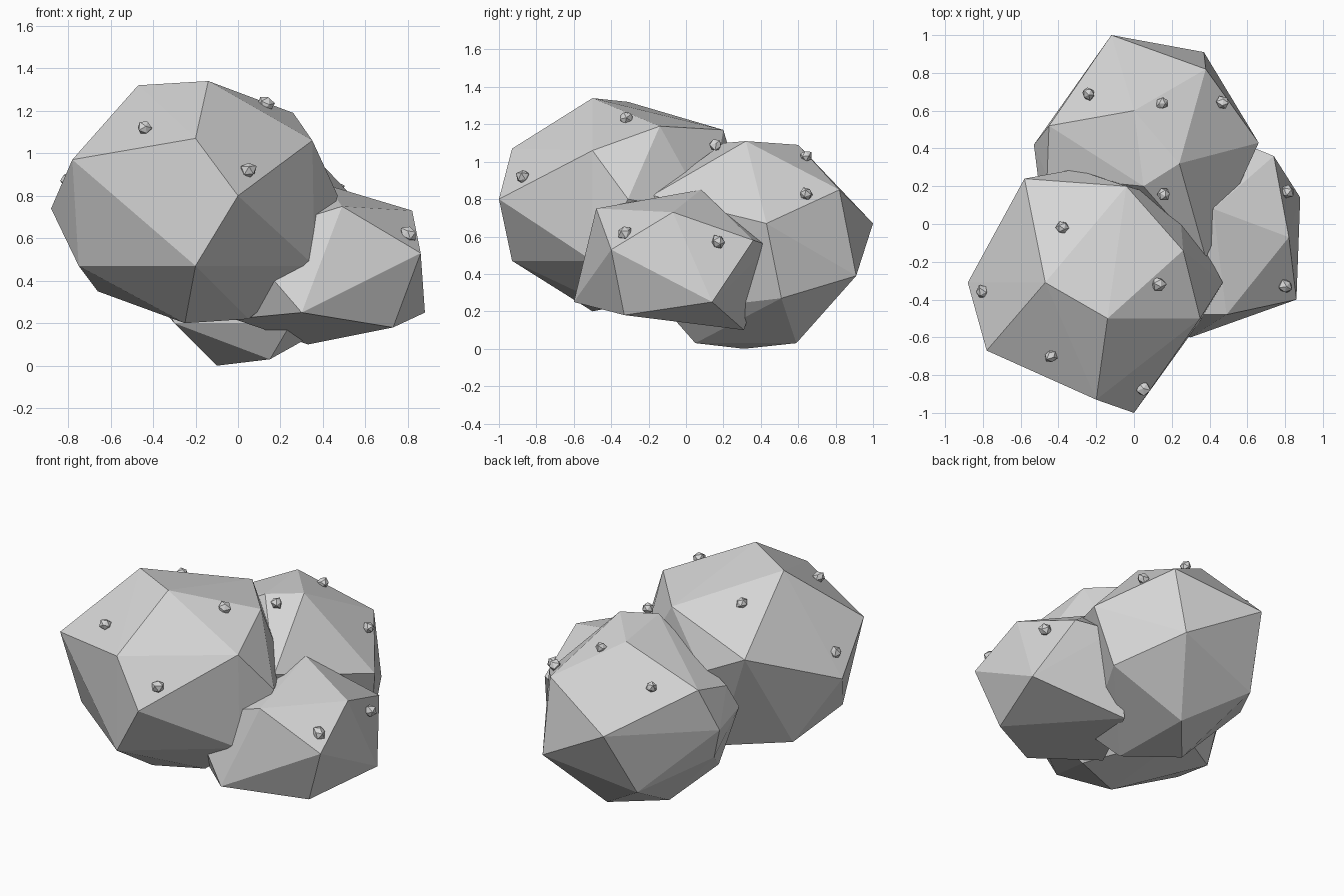
import bpy
import bmesh
import random
from mathutils import Euler, Matrix, Vector

random.seed(4)

default_cube = bpy.data.objects.get("Cube")
if default_cube:
    bpy.data.objects.remove(default_cube, do_unlink=True)


def make_material(name, colour):
    material = bpy.data.materials.new(name)
    material.use_nodes = True
    material.diffuse_color = colour
    shader = material.node_tree.nodes["Principled BSDF"]
    shader.inputs["Base Color"].default_value = colour
    shader.inputs["Roughness"].default_value = 0.9
    return material


stone_grey = make_material("stone grey", (0.67, 0.67, 0.67, 1))


def add_object(name, bm, material):
    bmesh.ops.recalc_face_normals(bm, faces=bm.faces)
    mesh = bpy.data.meshes.new(name)
    bm.to_mesh(mesh)
    bm.free()
    mesh.materials.append(material)
    obj = bpy.data.objects.new(name, mesh)
    bpy.context.scene.collection.objects.link(obj)
    return obj


def boulder(name, corners):
    """Faceted boulder: the convex shell around a few corner points."""
    bm = bmesh.new()
    for corner in corners:
        bm.verts.new(corner)
    bmesh.ops.convex_hull(bm, input=bm.verts)
    loose = [vert for vert in bm.verts if not vert.link_faces]
    bmesh.ops.delete(bm, geom=loose, context="VERTS")
    return add_object(name, bm, stone_grey)


def pebble(name, position, radius):
    """Tiny irregular twelve-cornered chip, turned at random."""
    bm = bmesh.new()
    bmesh.ops.create_icosphere(bm, subdivisions=1, radius=radius)
    for vert in bm.verts:
        vert.co *= random.uniform(.8, 1.1)
    turn = Euler([random.uniform(0, 6) for axis in range(3)]).to_matrix().to_4x4()
    bm.transform(Matrix.Translation(Vector(position)) @ turn)
    return add_object(name, bm, stone_grey)


# Large boulder at the front, leaning over the others
boulder("front_boulder", [
    (0, -1, .8), (-.2, -.93, 1.07), (-.2, -.93, .47), (-.78, -.67, .97),
    (.35, -.5, 1.06), (-.14, -.5, 1.34), (-.47, -.31, 1.32), (-.88, -.31, .74),
    (-.75, -.5, .47), (-.66, -.13, .35), (-.25, -.5, .2), (.05, -.4, .22),
    (.26, -.14, 1.19), (.47, -.31, .8), (.36, -.5, .47), (-.04, .2, 1.17),
    (-.58, .24, .99), (-.31, .29, .86), (-.3, .1, .32), (.24, .12, .72),
])

# Boulder at the back, resting on the ground
boulder("back_boulder", [
    (-.12, 1, .67), (.37, .91, .39), (.38, .82, .85), (.58, .51, .27),
    (.66, .43, .67), (.24, .32, 1.11), (0, .6, 1.09), (.05, .2, 1.1),
    (-.45, .52, .87), (-.46, .25, .8), (-.53, .42, .6), (-.47, .39, .4),
    (-.21, .79, .26), (.14, .59, .03), (-.1, .31, 0), (.15, .05, .03),
    (.38, -.18, .82), (-.3, .1, .2), (.25, -.1, .2), (-.5, .18, .65),
])

# Smaller boulder wedged in at the side
boulder("side_boulder", [
    (.86, -.4, .53), (.82, -.07, .73), (.88, .14, .25), (.73, -.33, .18),
    (.3, -.6, .25), (.74, .36, .58), (.49, -.48, .75), (.42, .08, .85),
    (.33, .31, .1), (-.02, -.3, .22), (.33, -.48, .7), (.05, -.5, .54),
    (.52, .45, .55),
])

# Chips scattered over the upper faces of each boulder
chips = {
    "front": [(-.44, -.7, 1.12), (.05, -.87, .92), (.13, -.32, 1.23),
              (-.38, -.02, 1.2), (-.8, -.36, .87)],
    "back": [(-.24, .69, .9), (.15, .64, 1.03), (.47, .64, .83), (.16, .16, 1.09)],
    "side": [(.81, .17, .57), (.8, -.33, .62)],
}
for side, positions in chips.items():
    for number, position in enumerate(positions, start=1):
        pebble(f"{side}_pebble_{number}", position, random.uniform(.037, .042))
